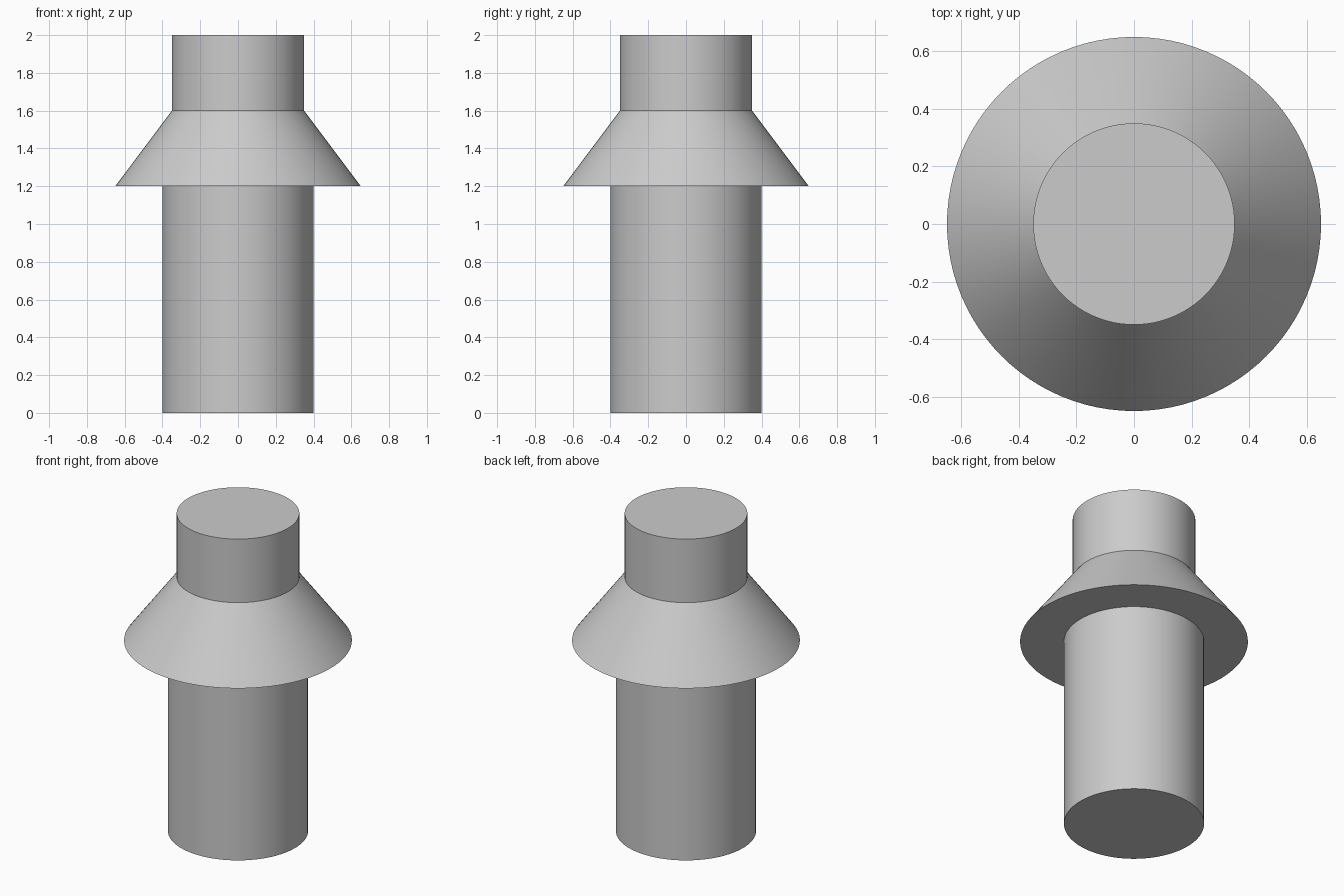
import bpy
import math

default_cube = bpy.data.objects.get("Cube")
if default_cube:
    bpy.data.objects.remove(default_cube, do_unlink=True)

SEGMENTS = 96
OVERLAP = 0.04  # how far the cylinders sink into the collar

# Single plain grey
grey = bpy.data.materials.new("plain grey")
grey.use_nodes = True
colour = (0.6, 0.6, 0.6, 1)
grey.diffuse_color = colour
grey.node_tree.nodes["Principled BSDF"].inputs["Base Color"].default_value = colour


def round_part(name, bottom, top, bottom_radius, top_radius):
    """Closed round section standing on the z axis."""
    bpy.ops.mesh.primitive_cone_add(
        vertices=SEGMENTS, radius1=bottom_radius, radius2=top_radius,
        depth=top - bottom, location=(0, 0, (bottom + top) / 2))
    part = bpy.context.object
    part.name = part.data.name = name
    part.data.materials.append(grey)
    bpy.ops.object.shade_smooth_by_angle(angle=math.radians(30))
    return part


# Lower shaft, flared collar and upper neck
round_part("shaft", 0, 1.2 + OVERLAP, 0.4, 0.4)
round_part("flared_collar", 1.2, 1.6, 0.65, 0.35)
round_part("neck", 1.6 - OVERLAP, 2, 0.35, 0.35)
